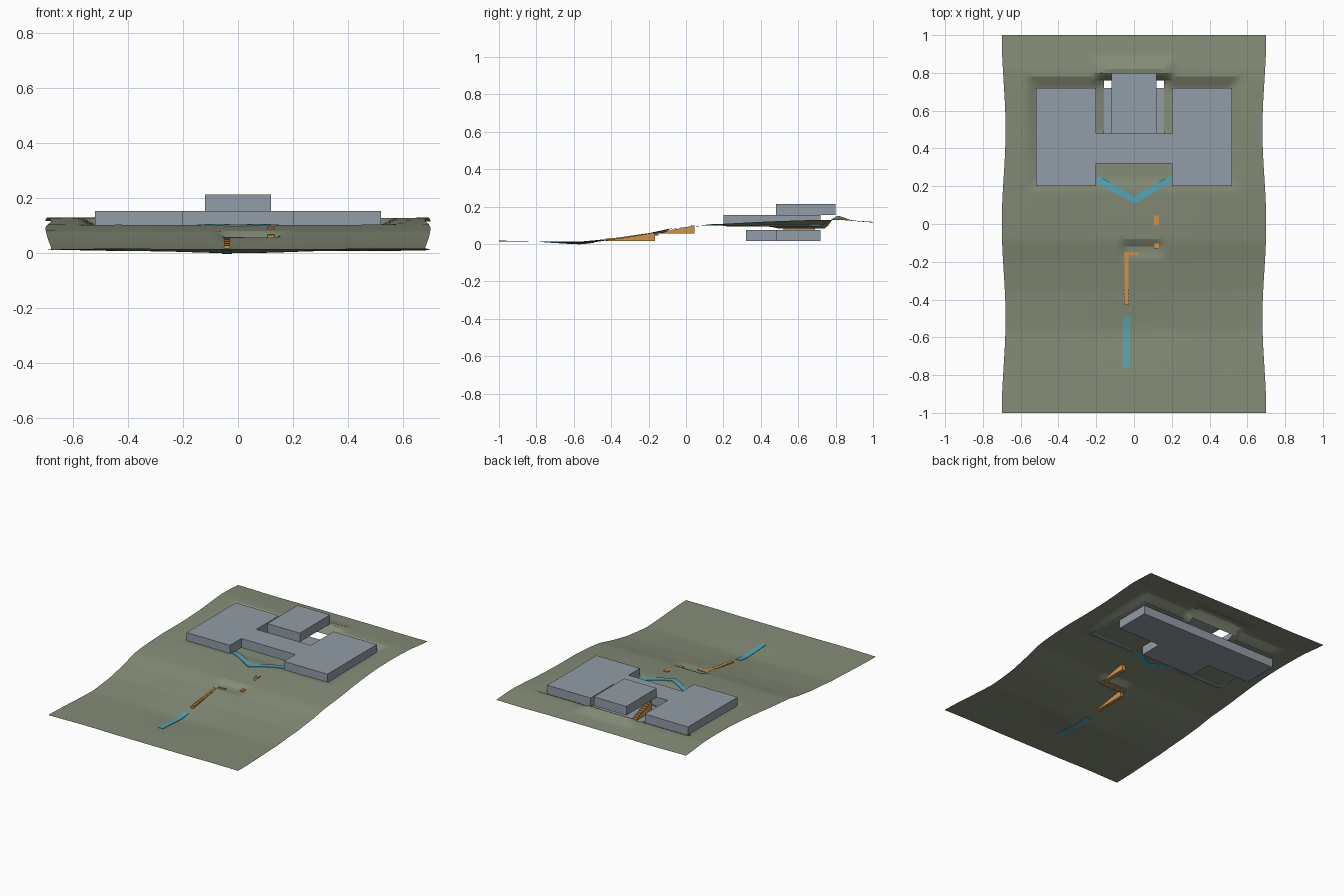
import bpy, bmesh, math
from mathutils import Vector

if "Cube" in bpy.data.objects:
    bpy.data.objects.remove(bpy.data.objects["Cube"])


def material(name, rgb):
    m = bpy.data.materials.new(name)
    m.diffuse_color = (*rgb, 1)
    m.use_nodes = True
    m.node_tree.nodes["Principled BSDF"].inputs["Base Color"].default_value = m.diffuse_color
    return m


GREEN = material("grass green", (0.235, 0.265, 0.185))
GREY = material("blue grey", (0.29, 0.335, 0.385))
ORANGE = material("stair orange", (0.62, 0.29, 0.07))
BLUE = material("path blue", (0.09, 0.38, 0.48))


def finish(bm, name, mat, smooth=False):
    bmesh.ops.recalc_face_normals(bm, faces=bm.faces)
    me = bpy.data.meshes.new(name)
    bm.to_mesh(me)
    bm.free()
    ob = bpy.data.objects.new(name, me)
    bpy.context.collection.objects.link(ob)
    me.materials.append(mat)
    if smooth:
        bpy.context.view_layer.objects.active = ob
        ob.select_set(True)
        bpy.ops.object.shade_smooth_by_angle(angle=math.radians(20))
        ob.select_set(False)
    return ob


def prism(name, outline, lo, hi, mat, axis="z"):
    """Extrude an outline: (x, y) along z, or (y, z) along x."""
    bm = bmesh.new()
    if axis == "z":
        pts, move = [(a, b, lo) for a, b in outline], (0, 0, hi - lo)
    else:
        pts, move = [(lo, a, b) for a, b in outline], (hi - lo, 0, 0)
    face = bm.faces.new([bm.verts.new(p) for p in pts])
    new = bmesh.ops.extrude_face_region(bm, geom=[face])["geom"]
    bmesh.ops.translate(bm, vec=move, verts=[v for v in new if isinstance(v, bmesh.types.BMVert)])
    return finish(bm, name, mat)


# Ground height: long slope, levelled building pad, cut landing and rear dip
SLOPE = [(-1, .016), (-.75, .013), (-.56, .012), (-.35, .031), (-.2, .056), (-.09, .081),
         (0, .09), (.2, .106), (.45, .118), (.7, .128), (.82, .13), (1, .117)]


def clamp(t):
    return max(0.0, min(1.0, t))


def rect(x, y, x0, x1, y0, y1, fall):
    """1 inside the rectangle, fading to 0 over the fall distance."""
    d = max(x0 - x, x - x1, y0 - y, y - y1, 0)
    return clamp(1 - d / fall)


def height(x, y):
    for (a, za), (b, zb) in zip(SLOPE, SLOPE[1:]):
        if y <= b + 1e-6:
            z = za + (zb - za) * (y - a) / (b - a)
            break
    z -= .011 * math.exp(-(x / .28) ** 2 - ((y + .56) / .15) ** 2)
    z -= .003 * math.sin(x * 7 + 1) * math.sin(y * 4) * clamp((abs(x) - .2) * 4)
    pad = rect(x, y, -.5, .5, .24, .71, .07)
    z += (.093 - z) * pad
    z += .02 * rect(x, y, -.16, .16, .81, .82, .07)
    dip = rect(x, y, -.16, .16, .5, .74, .05)
    z += (.082 - z) * dip
    landing = rect(x, y, -.04, .13, -.16, -.125, .035)
    return z + (.055 - z) * landing


def half_width(y):
    return .67 - .01 * math.cos(2 * math.pi * y)


# Ground sheet with an opening beneath the courtyard
bm = bmesh.new()
NX, NY = 68, 100
rows = []
for j in range(NY + 1):
    y = -1 + 2 * j / NY
    row = []
    for i in range(NX + 1):
        u = -.68 + 1.36 * i / NX
        edge = clamp((abs(u) - .56) / .12)
        x = u + math.copysign((half_width(y) - .68) * edge, u)
        row.append(bm.verts.new((x, y, height(x, y))))
    rows.append(row)
for j in range(NY):
    for i in range(NX):
        cx, cy = -.68 + 1.36 * (i + .5) / NX, -1 + 2 * (j + .5) / NY
        if abs(cx) < .16 and .48 < cy < .76:
            continue
        bm.faces.new((rows[j][i], rows[j][i + 1], rows[j + 1][i + 1], rows[j + 1][i]))
finish(bm, "ground", GREEN, True)

# Building storeys
prism("lower_storey", [(-.2, .32), (.2, .32), (.2, .48), (.52, .48), (.52, .72),
                       (-.52, .72), (-.52, .48), (-.2, .48)], .015, .075, GREY)
prism("main_storey", [(-.52, .2), (-.2, .2), (-.2, .32), (.2, .32), (.2, .2), (.52, .2),
                      (.52, .72), (.2, .72), (.2, .48), (-.2, .48), (-.2, .72), (-.52, .72)],
      .095, .155, GREY)
prism("upper_storey", [(-.12, .48), (.12, .48), (.12, .8), (-.12, .8)], .155, .215, GREY)


# Stairs as solid stepped profiles
def stairs(name, x, width, y0, y1, base, z0, z1, n):
    prof = [(y1, base), (y0, base)]
    for k in range(n):
        z = z0 + (z1 - z0) * (k + 1) / n
        prof += [(y0 + (y1 - y0) * k / n, z), (y0 + (y1 - y0) * (k + 1) / n, z)]
    prism(name, prof, x - width / 2, x + width / 2, ORANGE, "x")


stairs("lower_stairs", -.04, .022, -.43, -.165, .017, .026, .06, 14)
stairs("upper_stairs", .12, .026, -.13, .045, .055, .062, .098, 10)
stairs("courtyard_stairs", -.1, .03, .69, .52, .075, .078, .145, 9)
prism("stair_landing", [(-.052, -.168), (.132, -.168), (.132, -.148), (-.052, -.148)],
      .046, .0545, ORANGE)
prism("landing_strip", [(-.052, -.165), (.02, -.165), (.02, -.152), (-.052, -.152)],
      .05, .06, ORANGE)


# Paths draped over the ground
def path(name, points, width, n=14):
    pts = [Vector(p) for p in points]
    line = []
    for a, b in zip(pts, pts[1:]):
        line += [a.lerp(b, k / n) for k in range(n)]
    line.append(pts[-1])
    bm = bmesh.new()
    prev = None
    for i, p in enumerate(line):
        t = (line[min(i + 1, len(line) - 1)] - line[max(i - 1, 0)]).normalized()
        side = Vector((-t.y, t.x)) * width / 2
        top = max(height(*(p + s * side)) for s in (-1, 0, 1)) + .003
        ring = [bm.verts.new((*(p + s * side), top + dz))
                for s, dz in ((-1, 0), (1, 0), (1, -.006), (-1, -.006))]
        if prev:
            for k in range(4):
                bm.faces.new((prev[k], prev[k - 3], ring[k - 3], ring[k]))
        else:
            bm.faces.new(ring)
        prev = ring
    bm.faces.new(prev)
    finish(bm, name, BLUE)


path("approach_path", [(-.04, -.76), (-.04, -.49)], .036)
path("entrance_path", [(-.195, .24), (0, .125), (.195, .24)], .034)
